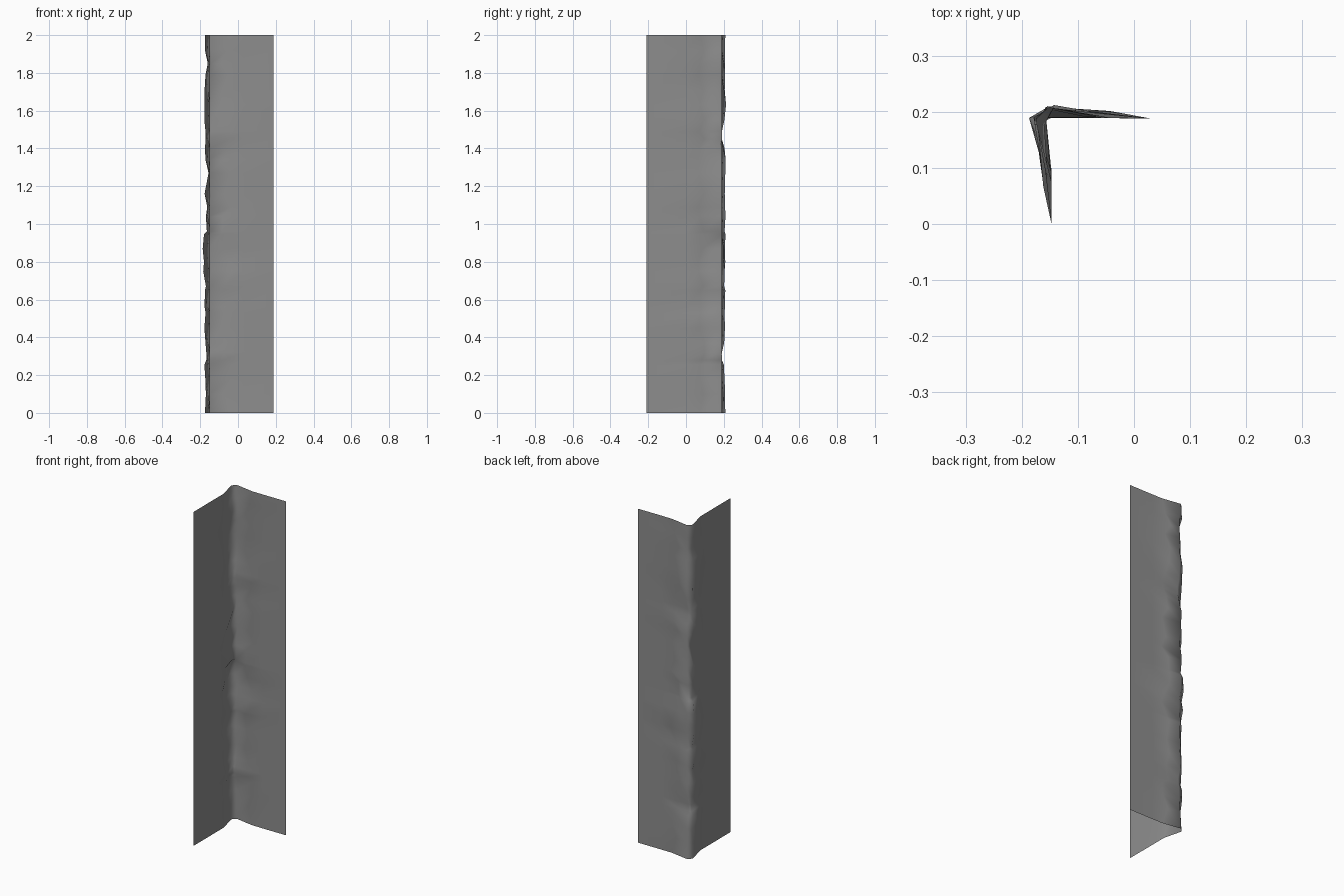
import bpy, random
random.seed(4)

# flat colour
grey = bpy.data.materials.new("worn grey")
grey.diffuse_color = (0.27, 0.27, 0.27, 1)

# height, x of the bulged left edge, y of the bulged back edge
ROWS = [
    (0, -.175, .208), (.1, -.170, .207), (.18, -.173, .204), (.255, -.178, .200),
    (.28, -.168, .190), (.32, -.168, .189), (.37, -.172, .202), (.45, -.178, .206),
    (.53, -.172, .204), (.56, -.177, .206), (.65, -.175, .208), (.67, -.170, .202),
    (.75, -.184, .204), (.80, -.180, .208), (.87, -.187, .206), (.945, -.180, .209),
    (.96, -.165, .204), (1.04, -.170, .209), (1.09, -.163, .207), (1.16, -.177, .205),
    (1.27, -.156, .208), (1.34, -.172, .210), (1.40, -.175, .204), (1.45, -.171, .190),
    (1.49, -.172, .190), (1.55, -.178, .203), (1.63, -.178, .212), (1.71, -.177, .205),
    (1.79, -.172, .207), (1.85, -.160, .206), (1.92, -.175, .207), (2, -.175, .208),
]
WALL_X, WALL_Y = -.147, .188   # planes of the two flat wings


def section(z, x, y):
    """Cross-section: side wing, bend, chipped corner, bend, back wing."""
    end = z in (0, 2)
    j = 0 if end else 1
    a = j * max(0, random.uniform(-.025, .016))
    b = j * max(0, random.uniform(-.025, .014))
    return [
        (WALL_X, -.21, z), (WALL_X, 0, z),
        (WALL_X - a, .075 + j * random.uniform(-.01, .025), z),
        (x, .186 + j * random.uniform(-.01, .006), z),
        (-.152 + j * random.uniform(-.006, .01), y, z),
        (-.04 + j * random.uniform(-.05, .01), WALL_Y + b + .001, z),
        (.03, WALL_Y, z), (.187, WALL_Y, z),
    ]


# single-sheet corner strip lofted through all sections
verts = [p for r in ROWS for p in section(*r)]
n = 8
faces = [(i * n + k, (i + 1) * n + k, (i + 1) * n + k + 1, i * n + k + 1)
         for i in range(len(ROWS) - 1) for k in range(n - 1)]
me = bpy.data.meshes.new("corner_edge_strip")
me.from_pydata(verts, [], faces)
me.materials.append(grey)
me.update()
ob = bpy.data.objects.new("corner_edge_strip", me)
bpy.context.collection.objects.link(ob)

# smooth chips and soft corner
for p in me.polygons:
    p.use_smooth = True
